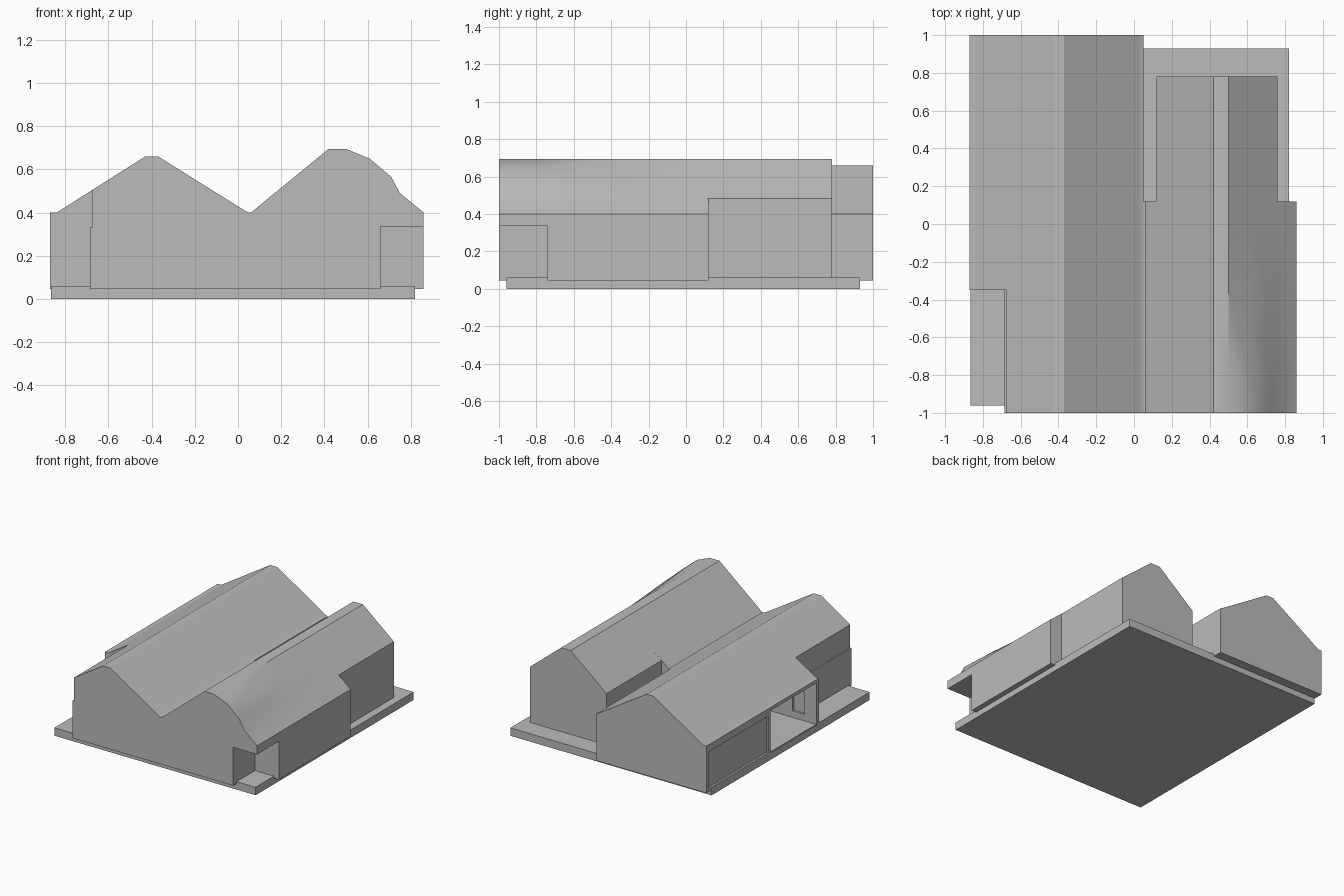
import bpy, bmesh, math

default = bpy.data.objects.get("Cube")
if default:
    bpy.data.objects.remove(default, do_unlink=True)

# One plain wall and roof colour
grey = bpy.data.materials.new("plain grey")
grey.use_nodes = True
colour = (0.5, 0.5, 0.5, 1)
grey.diffuse_color = colour
grey.node_tree.nodes["Principled BSDF"].inputs["Base Color"].default_value = colour


def loft(name, sections):
    """Closed solid through (y, [(x, z), ...]) sections."""
    bm = bmesh.new()
    rings = [[bm.verts.new((x, y, z)) for x, z in profile] for y, profile in sections]
    for a, b in zip(rings, rings[1:]):
        for i in range(len(a)):
            j = (i + 1) % len(a)
            bm.faces.new((a[i], a[j], b[j], b[i]))
    bm.faces.new(rings[0])
    bm.faces.new(rings[-1])
    bmesh.ops.recalc_face_normals(bm, faces=bm.faces[:])
    mesh = bpy.data.meshes.new(name)
    bm.to_mesh(mesh)
    bm.free()
    mesh.materials.append(grey)
    obj = bpy.data.objects.new(name, mesh)
    bpy.context.collection.objects.link(obj)
    return obj


def box(name, x, y, z):
    rect = [(x[0], z[0]), (x[1], z[0]), (x[1], z[1]), (x[0], z[1])]
    return loft(name, [(y[0], rect), (y[1], rect)])


def select(obj):
    bpy.ops.object.select_all(action="DESELECT")
    obj.select_set(True)
    bpy.context.view_layer.objects.active = obj


def cut(obj, x, y, z):
    """Carve a box out of a solid."""
    cutter = box("cutter", x, y, z)
    cutter.hide_render = True
    mod = obj.modifiers.new("cut", "BOOLEAN")
    mod.operation = "DIFFERENCE"
    mod.solver = "EXACT"
    mod.object = cutter
    select(obj)
    bpy.ops.object.modifier_apply(modifier=mod.name)
    bpy.data.objects.remove(cutter, do_unlink=True)


# Ground slab
box("base_slab", (-0.866, 0.82), (-0.96, 0.93), (0, 0.06))

# Long gabled wing
gable = [(-0.87, 0.045), (0.05, 0.045), (0.05, 0.40), (0.03, 0.41),
         (-0.37, 0.66), (-0.43, 0.66), (-0.84, 0.40), (-0.87, 0.40)]
long_wing = loft("long_wing", [(-1, gable), (1, gable)])
# Open front corner, with the roof edge slightly over the wall
cut(long_wing, (-1, -0.685), (-1.1, -0.35), (0, 0.335))
cut(long_wing, (-1, -0.675), (-1.1, -0.35), (0.33, 0.8))
# Sheltered patio and shallow side panel
cut(long_wing, (-1, -0.45), (-0.32, 0.23), (0.055, 0.375))
cut(long_wing, (-1, -0.855), (0.26, 0.97), (0.065, 0.345))
# Small patio window
cut(long_wing, (-0.77, -0.67), (-0.335, -0.3), (0.11, 0.28))


# Second wing: straight roof that swells into a rounded corner at the front
def roof_profile(bulge):
    return [(0.05, 0.045), (0.86, 0.045), (0.86, 0.40), (0.75, 0.49),
            (0.71, 0.523 + 0.042 * bulge), (0.61, 0.605 + 0.045 * bulge),
            (0.50, 0.695), (0.42, 0.695), (0.06, 0.40), (0.05, 0.40)]


short_wing = loft("short_wing", [(y, roof_profile(b)) for y, b in
                                 ((-1, 1), (-0.8, 0.8), (-0.35, 0), (0.12, 0))])
cut(short_wing, (0.66, 1), (-1.1, -0.74), (0, 0.335))
select(short_wing)
bpy.ops.object.shade_smooth_by_angle(angle=math.radians(30))

# Narrower rear room under the same ridge
rear = [(0.12, 0.05), (0.76, 0.05), (0.76, 0.482), (0.50, 0.695),
        (0.42, 0.695), (0.12, 0.449)]
loft("rear_room", [(0.115, rear), (0.78, rear)])
